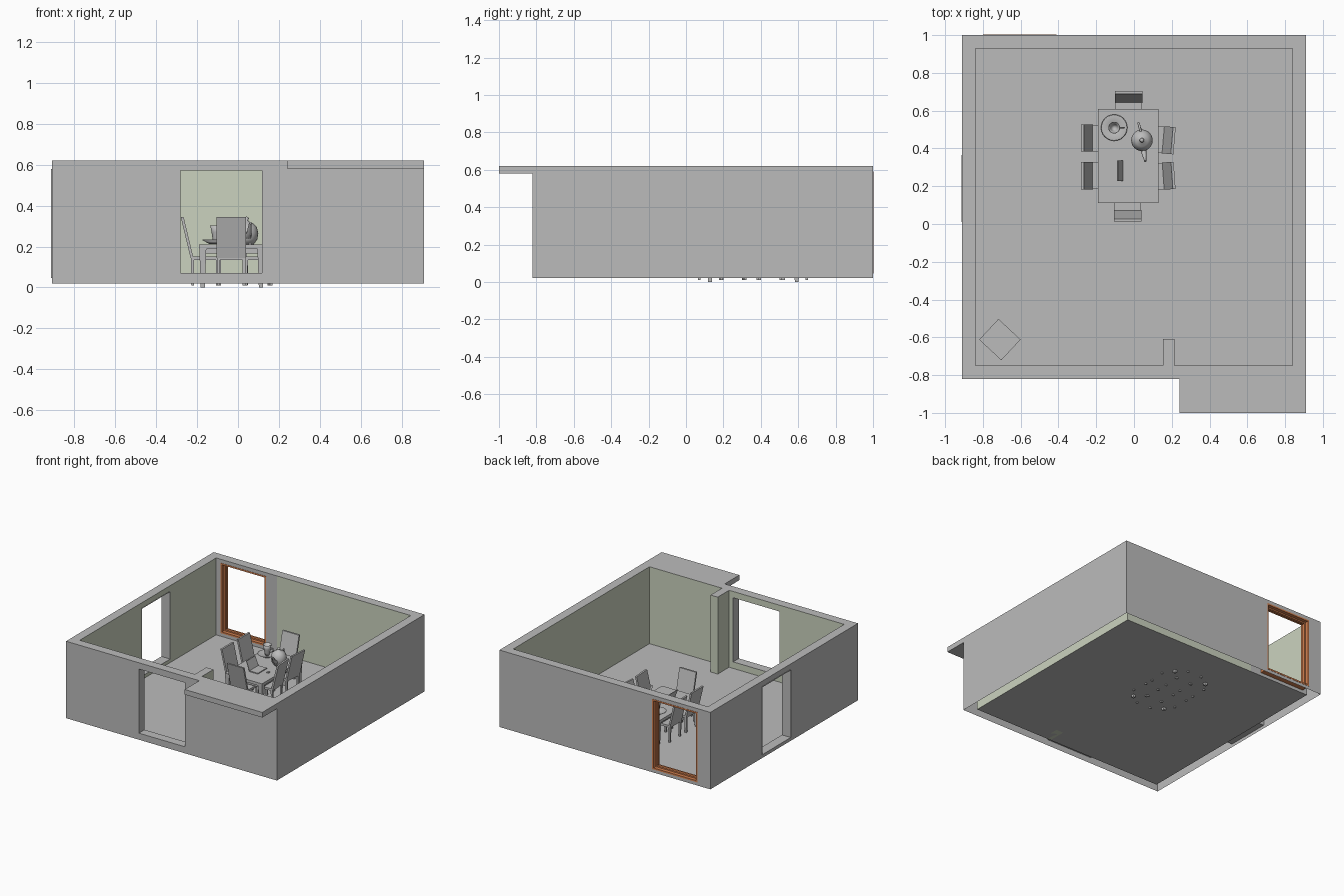
import bpy, bmesh, math
from mathutils import Matrix, Vector

if "Cube" in bpy.data.objects:
    bpy.data.objects.remove(bpy.data.objects["Cube"])


def material(name, rgb):
    m = bpy.data.materials.new(name)
    m.diffuse_color = (*rgb, 1)
    m.use_nodes = True
    m.node_tree.nodes["Principled BSDF"].inputs["Base Color"].default_value = m.diffuse_color
    return m


GREY = material("plaster grey", (0.50, 0.50, 0.50))
GREEN = material("pale green paint", (0.60, 0.65, 0.52))
ORANGE = material("orange wood", (0.66, 0.22, 0.08))


def make(name, bm, mat, matrix=None):
    me = bpy.data.meshes.new(name)
    bm.to_mesh(me)
    bm.free()
    me.materials.append(mat)
    ob = bpy.data.objects.new(name, me)
    bpy.context.collection.objects.link(ob)
    if matrix:
        ob.matrix_world = matrix
    return ob


def add_box(bm, x, y, z, lean=0, taper=1):
    """Box from ranges; lean shifts the top in y, taper scales the bottom."""
    r = bmesh.ops.create_cube(bm, size=1)
    cx, cy = sum(x) / 2, sum(y) / 2
    for v in r["verts"]:
        top = v.co.z > 0
        k = 1 if top else taper
        v.co = Vector((cx + v.co.x * (x[1] - x[0]) * k,
                       cy + v.co.y * (y[1] - y[0]) * k + (lean if top else 0),
                       z[1] if top else z[0]))


def box(name, mat, x, y, z, matrix=None):
    bm = bmesh.new()
    add_box(bm, x, y, z)
    return make(name, bm, mat, matrix)


def quad(bm, pts, flip=False):
    f = bm.faces.new([bm.verts.new(p) for p in pts])
    if flip:
        f.normal_flip()


def sheet(name, mat, axis, c, u, hole=None, flip=False, z=(0.02, 0.62)):
    """Upright wall surface at axis = c, with an optional hole (u0,u1,z0,z1)."""
    bm = bmesh.new()
    us = [u[0], hole[0], hole[1], u[1]] if hole else list(u)
    zs = [z[0], hole[2], hole[3], z[1]] if hole else list(z)
    P = (lambda a, b: (c, a, b)) if axis == "x" else (lambda a, b: (a, c, b))
    for i in range(len(us) - 1):
        for j in range(len(zs) - 1):
            if hole and i == 1 and j == 1:
                continue
            quad(bm, [P(us[i], zs[j]), P(us[i + 1], zs[j]),
                      P(us[i + 1], zs[j + 1]), P(us[i], zs[j + 1])], flip)
    bmesh.ops.remove_doubles(bm, verts=bm.verts, dist=1e-5)
    return make(name, bm, mat)


def ring(name, mat, axis, c, hole, t):
    """Rectangular frame of width t inside a hole, spanning c[0]..c[1] in depth."""
    a, b, lo, hi = hole
    bm = bmesh.new()
    for u, z in (((a, a + t), (lo, hi)), ((b - t, b), (lo, hi)),
                 ((a + t, b - t), (lo, lo + t)), ((a + t, b - t), (hi - t, hi))):
        if axis == "x":
            add_box(bm, c, u, z)
        else:
            add_box(bm, u, c, z)
    return make(name, bm, mat)


# Openings in the walls
FRONT = (-0.285, 0.122, 0.067, 0.575)
LEFT = (0.01, 0.365, 0.045, 0.578)
BACK = (-0.80, -0.41, 0.045, 0.592)

# Outer grey wall skins
sheet("outer_front_wall", GREY, "y", -0.82, (-0.91, 0.91), FRONT)
sheet("outer_back_wall", GREY, "y", 1.0, (-0.91, 0.91), BACK, True)
sheet("outer_left_wall", GREY, "x", -0.91, (-0.82, 1.0), LEFT, True)
sheet("outer_right_wall", GREY, "x", 0.91, (-0.82, 1.0))

# Inner painted wall skins
sheet("inner_front_wall", GREEN, "y", -0.75, (-0.84, 0.84), FRONT, True)
sheet("inner_back_wall", GREEN, "y", 0.93, (-0.315, 0.84))
sheet("inner_back_window_wall", GREY, "y", 0.93, (-0.84, -0.315), BACK)
sheet("inner_left_wall", GREEN, "x", -0.84, (-0.75, 0.93), LEFT)
sheet("inner_right_wall", GREEN, "x", 0.84, (-0.75, 0.93), None, True)

# Linings of the openings
ring("front_door_lining", GREY, "y", (-0.82, -0.75), FRONT, 0.004)
ring("left_window_lining", GREY, "x", (-0.914, -0.838), LEFT, 0.004)
ring("back_window_frame", ORANGE, "y", (0.928, 1.002), BACK, 0.012)
ring("back_window_bead", ORANGE, "y", (0.955, 0.975), BACK, 0.022)

# Top edge of the walls, floor, canopy and pillar
bm = bmesh.new()
xs, ys = (-0.91, -0.84, 0.84, 0.91), (-0.82, -0.75, 0.93, 1.0)
for i in range(3):
    for j in range(3):
        z = 0.02 if i == j == 1 else 0.62
        quad(bm, [(xs[i], ys[j], z), (xs[i + 1], ys[j], z),
                  (xs[i + 1], ys[j + 1], z), (xs[i], ys[j + 1], z)])
make("wall_tops_and_floor", bm, GREY)
box("canopy", GREY, (0.24, 0.91), (-1.0, -0.82), (0.58, 0.62))
box("pillar", GREEN, (0.153, 0.215), (-0.75, -0.61), (0.02, 0.617))
box("pillar_cap", GREY, (0.153, 0.215), (-0.75, -0.61), (0.617, 0.62))

# Corner cabinet
box("corner_cabinet", GREY, (-0.08, 0.08), (-0.075, 0.075), (0.02, 0.28),
    Matrix.Translation((-0.71, -0.612, 0)) @ Matrix.Rotation(math.radians(-43), 4, "Z"))

# Table with tapered legs
bm = bmesh.new()
add_box(bm, (-0.19, 0.13), (0.11, 0.61), (0.188, 0.21))
add_box(bm, (-0.17, 0.11), (0.13, 0.59), (0.165, 0.188))
for x in (-0.172, 0.112):
    for y in (0.128, 0.592):
        add_box(bm, (x - 0.017, x + 0.017), (y - 0.017, y + 0.017), (0.0, 0.188), 0, 0.6)
make("table", bm, GREY)


# Six high-backed chairs
def chair(name, x, y, deg):
    bm = bmesh.new()
    add_box(bm, (-0.07, 0.07), (-0.08, 0.06), (0.135, 0.152))
    add_box(bm, (-0.072, 0.072), (0.048, 0.062), (0.145, 0.345), 0.048)
    for sx in (-0.062, 0.062):
        for sy in (-0.07, 0.052):
            add_box(bm, (sx - 0.008, sx + 0.008), (sy - 0.008, sy + 0.008),
                    (0.01, 0.136), 0, 0.8)
    make(name, bm, GREY, Matrix.Translation((x, y, 0))
         @ Matrix.Rotation(math.radians(deg), 4, "Z"))


chair("back_chair", -0.028, 0.593, 0)
chair("front_chair", -0.033, 0.122, 180)
for i, y in enumerate((0.255, 0.455)):
    chair(f"left_chair_{i}", -0.17, y, 90)
    chair(f"right_chair_{i}", 0.105, y - 0.005, -90 + (4 if i == 0 else -5))


# Round tableware
def lathe(name, x, y, profile, seg=24):
    bm = bmesh.new()
    vs = [bm.verts.new((r, 0, z)) for r, z in profile]
    es = [bm.edges.new(p) for p in zip(vs, vs[1:])]
    bmesh.ops.spin(bm, geom=vs + es, cent=(0, 0, 0), axis=(0, 0, 1),
                   angle=math.tau, steps=seg, use_duplicate=False)
    bmesh.ops.remove_doubles(bm, verts=bm.verts, dist=1e-5)
    bmesh.ops.recalc_face_normals(bm, faces=bm.faces)
    for f in bm.faces:
        f.smooth = True
    return make(name, bm, GREY, Matrix.Translation((x, y, 0)))


def tube(name, pts, radii):
    cu = bpy.data.curves.new(name, "CURVE")
    cu.dimensions = "3D"
    cu.bevel_depth = 1
    cu.bevel_resolution = 2
    cu.use_fill_caps = True
    sp = cu.splines.new("POLY")
    sp.points.add(len(pts) - 1)
    for p, co, r in zip(sp.points, pts, radii):
        p.co = (*co, 1)
        p.radius = r
    cu.materials.append(GREY)
    bpy.context.collection.objects.link(bpy.data.objects.new(name, cu))


lathe("saucer", -0.105, 0.51, [(0, 0.212), (0.035, 0.212), (0.07, 0.232),
                               (0.066, 0.234), (0.033, 0.219), (0, 0.219)])
lathe("cup", -0.105, 0.51, [(0, 0.219), (0.014, 0.219), (0.02, 0.24), (0.024, 0.27),
                            (0.031, 0.303), (0.028, 0.303), (0.019, 0.265), (0, 0.235)])
tube("cup_handle", [(-0.08, 0.51, 0.285), (-0.055, 0.51, 0.285),
                    (-0.052, 0.51, 0.262), (-0.085, 0.51, 0.245)], [0.004] * 4)

lathe("teapot_body", 0.042, 0.443, [(0, 0.21), (0.035, 0.21), (0.052, 0.235), (0.057, 0.265),
                                    (0.05, 0.295), (0.032, 0.314), (0.012, 0.322), (0.006, 0.328),
                                    (0.012, 0.338), (0, 0.347)])
tube("teapot_spout", [(0.05, 0.395, 0.25), (0.055, 0.365, 0.27),
                      (0.058, 0.348, 0.3), (0.06, 0.332, 0.315)], [0.016, 0.012, 0.008, 0.006])
tube("teapot_handle", [(0.035, 0.49, 0.295), (0.027, 0.525, 0.295), (0.024, 0.533, 0.27),
                       (0.028, 0.52, 0.245), (0.036, 0.49, 0.235)], [0.006] * 5)

# Laptop and mouse
bm = bmesh.new()
add_box(bm, (-0.055, 0.055), (-0.035, 0.04), (0.21, 0.217))
add_box(bm, (-0.055, 0.055), (0.036, 0.041), (0.214, 0.285), 0.028)
make("laptop", bm, GREY, Matrix.Translation((-0.022, 0.282, 0)) @ Matrix.Rotation(math.pi / 2, 4, "Z"))
box("mouse", GREY, (0.052, 0.066), (0.28, 0.3), (0.21, 0.217))
